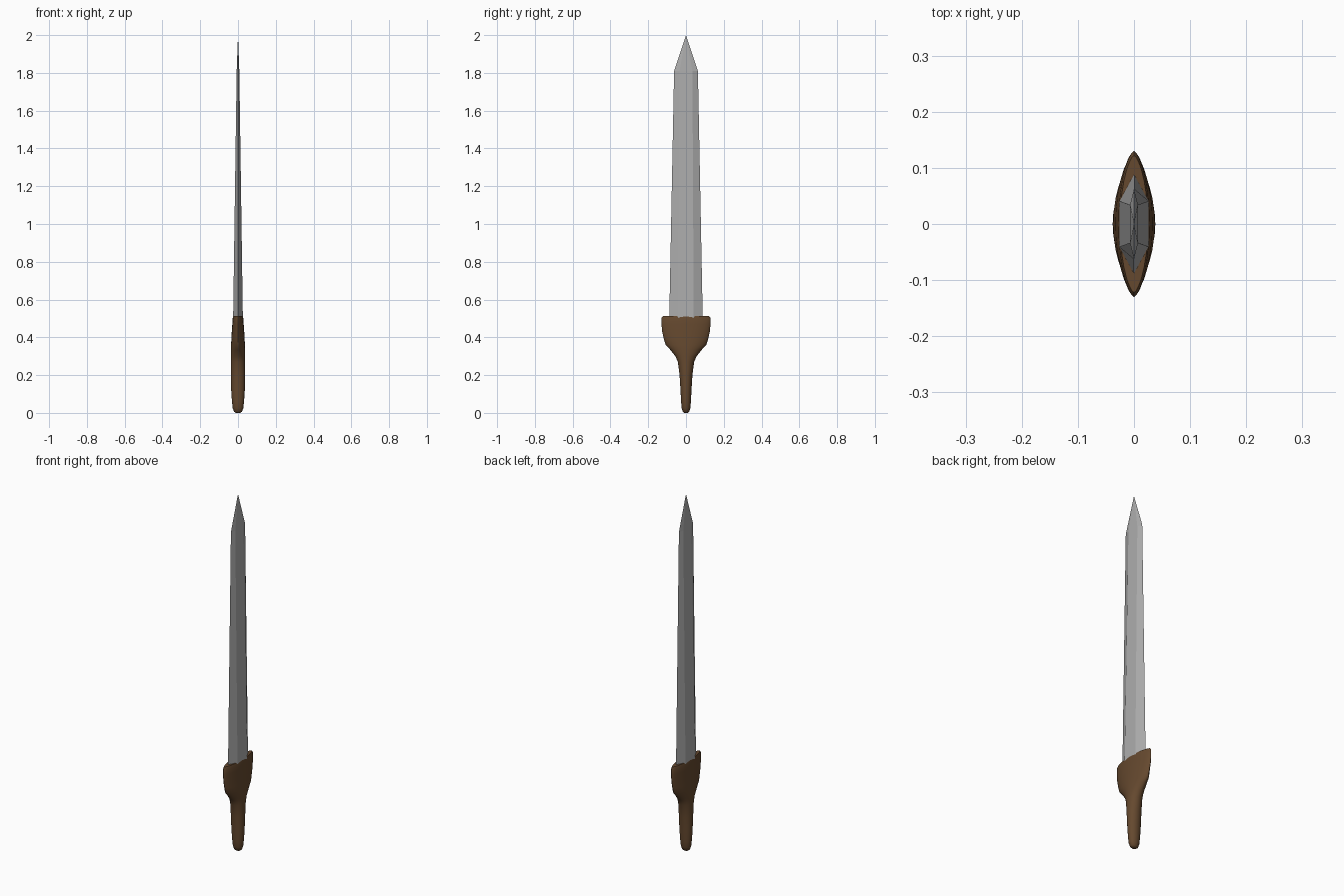
import bpy
import bmesh
from math import sin, cos, tau, copysign

cube = bpy.data.objects.get("Cube")
if cube:
    bpy.data.objects.remove(cube, do_unlink=True)


def material(name, color, roughness):
    mat = bpy.data.materials.new(name)
    mat.use_nodes = True
    mat.diffuse_color = color
    bsdf = next(n for n in mat.node_tree.nodes if n.type == "BSDF_PRINCIPLED")
    bsdf.inputs["Base Color"].default_value = color
    bsdf.inputs["Roughness"].default_value = roughness
    return mat


def loft(name, sections, mat, tip=None):
    """Skin a stack of closed sections, capping the ends or closing to a tip."""
    bm = bmesh.new()
    rings = [[bm.verts.new(p) for p in section] for section in sections]
    count = len(rings[0])
    for low, high in zip(rings, rings[1:]):
        for i in range(count):
            j = (i + 1) % count
            bm.faces.new((low[i], low[j], high[j], high[i]))
    bm.faces.new(rings[0][::-1])
    if tip:
        point = bm.verts.new(tip)
        for i in range(count):
            bm.faces.new((rings[-1][i], rings[-1][(i + 1) % count], point))
    else:
        bm.faces.new(rings[-1])
    bmesh.ops.recalc_face_normals(bm, faces=bm.faces)
    mesh = bpy.data.meshes.new(name)
    bm.to_mesh(mesh)
    bm.free()
    mesh.materials.append(mat)
    obj = bpy.data.objects.new(name, mesh)
    bpy.context.collection.objects.link(obj)
    return obj


def oval(z, half_x, half_y, power, sides=28):
    """Oval section; a power above one pinches the y ends to a lens."""
    points = []
    for i in range(sides):
        a = tau * i / sides
        x = copysign(abs(cos(a)) ** power, cos(a)) * half_x
        points.append((x, sin(a) * half_y, z))
    return points


def blade_section(z, half_x, flat_y, edge_y):
    """Six-sided section: two flats and two bevelled edges."""
    return [(half_x, -flat_y, z), (half_x, flat_y, z), (0, edge_y, z),
            (-half_x, flat_y, z), (-half_x, -flat_y, z), (0, -edge_y, z)]


wood = material("brown_wood", (0.13, 0.066, 0.028, 1), 0.7)
steel = material("grey_steel", (0.42, 0.42, 0.42, 1), 0.5)

# Rounded grip swelling into the flared lens-shaped guard: z, half x, half y, pinch
profile = [
    (0.0, 0.012, 0.010, 1), (0.006, 0.021, 0.017, 1), (0.025, 0.028, 0.023, 1),
    (0.06, 0.032, 0.026, 1), (0.12, 0.036, 0.029, 1), (0.20, 0.038, 0.034, 1),
    (0.27, 0.038, 0.043, 1), (0.30, 0.038, 0.056, 1.05), (0.335, 0.038, 0.084, 1.1),
    (0.36, 0.037, 0.107, 1.2), (0.39, 0.035, 0.117, 1.3), (0.43, 0.033, 0.126, 1.3),
    (0.47, 0.030, 0.130, 1.3), (0.502, 0.028, 0.130, 1.3), (0.513, 0.025, 0.122, 1.3),
]
hilt = loft("hilt", [oval(*row) for row in profile], wood)

# Tapering bevelled blade with a pointed tip
blade = loft("blade",
             [blade_section(0.48, 0.026, 0.041, 0.089),
              blade_section(1.81, 0.007, 0.034, 0.063)],
             steel, tip=(0, 0, 2))

# Smooth wood, faceted steel
bpy.ops.object.select_all(action="DESELECT")
hilt.select_set(True)
bpy.context.view_layer.objects.active = hilt
bpy.ops.object.shade_smooth_by_angle(angle=0.7)
